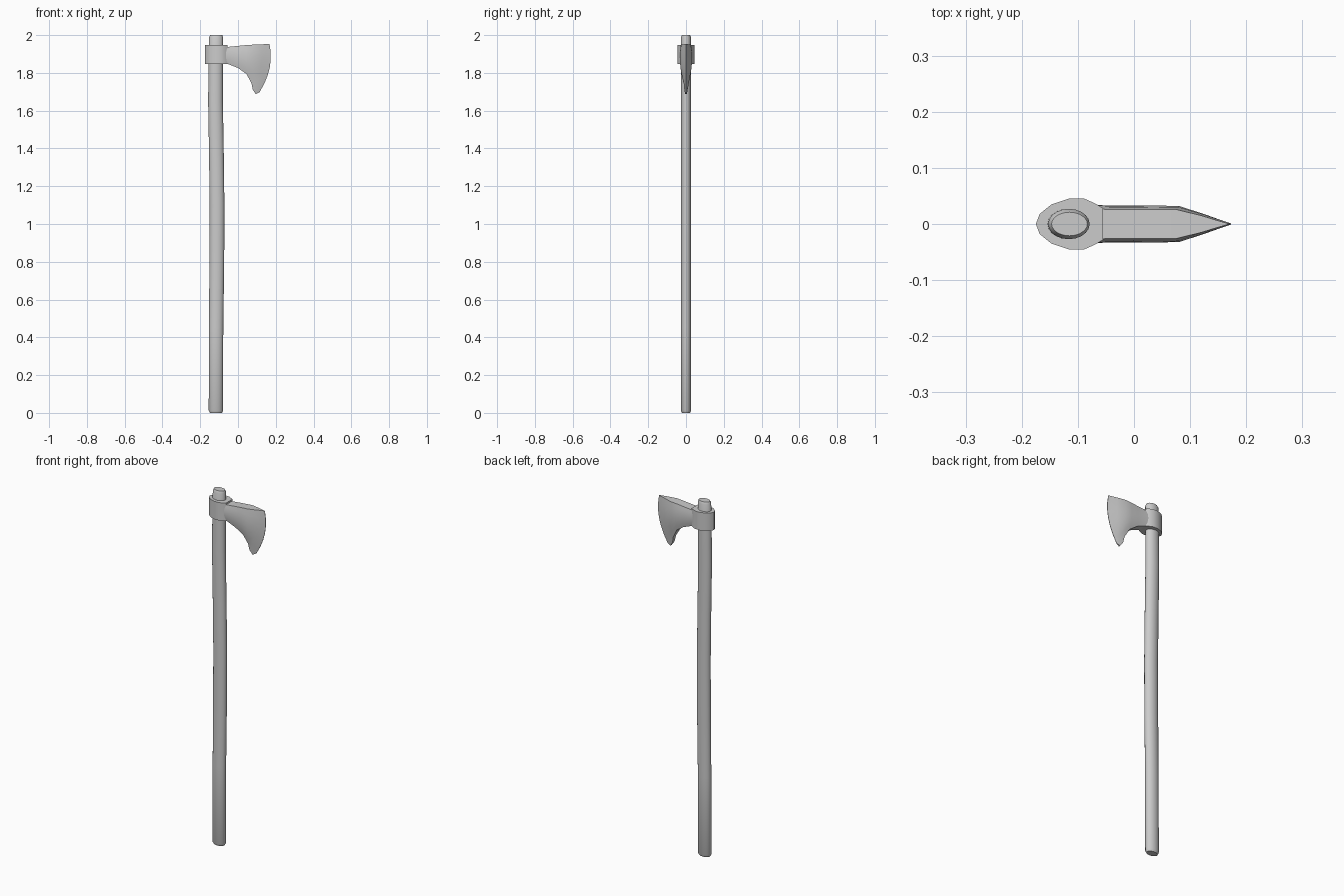
import bpy, bmesh, math

if "Cube" in bpy.data.objects:
    bpy.data.objects.remove(bpy.data.objects["Cube"])


def finish(name, bm, angle):
    bmesh.ops.recalc_face_normals(bm, faces=bm.faces)
    mesh = bpy.data.meshes.new(name)
    bm.to_mesh(mesh)
    bm.free()
    obj = bpy.data.objects.new(name, mesh)
    bpy.context.collection.objects.link(obj)
    bpy.ops.object.select_all(action='DESELECT')
    obj.select_set(True)
    bpy.context.view_layer.objects.active = obj
    bpy.ops.object.shade_smooth_by_angle(angle=math.radians(angle))
    return obj


def loft(name, rings, angle=35):
    """Skin a list of equal-length closed rings and cap both ends."""
    bm = bmesh.new()
    rows = [[bm.verts.new(p) for p in ring] for ring in rings]
    n = len(rows[0])
    for a, b in zip(rows, rows[1:]):
        for i in range(n):
            j = (i + 1) % n
            bm.faces.new((a[i], a[j], b[j], b[i]))
    bm.faces.new(rows[0])
    bm.faces.new(rows[-1])
    return finish(name, bm, angle)


def ellipse(cx, z, rx, ry, n=20):
    return [(cx + rx * math.cos(2 * math.pi * i / n),
             ry * math.sin(2 * math.pi * i / n), z) for i in range(n)]


# Slightly bowed oval wooden shaft with chamfered ends: centre x, z, rx, ry
shaft = [(-0.117, 0, 0.032, 0.021), (-0.117, 0.012, 0.038, 0.027),
         (-0.116, 0.45, 0.038, 0.027), (-0.112, 0.8, 0.039, 0.027),
         (-0.111, 1.1, 0.039, 0.027), (-0.114, 1.35, 0.039, 0.027),
         (-0.119, 1.65, 0.039, 0.027), (-0.118, 1.85, 0.038, 0.027),
         (-0.116, 1.988, 0.037, 0.027), (-0.115, 2.0, 0.032, 0.021)]
loft("shaft", [ellipse(*s) for s in shaft])

# Eye collar wrapped round the shaft, flowing into the neck of the blade
half = [(-0.168, 0.018), (-0.147, 0.035), (-0.117, 0.045), (-0.088, 0.045),
        (-0.068, 0.036), (-0.055, 0.028)]
outline = [(-0.175, 0)] + half + [(x, -y) for x, y in reversed(half)]
loft("eye_collar", [[(x, y, z) for x, y in outline] for z in (1.847, 1.948)])

# Bearded blade: top x, top z, bottom x, bottom z, forward bow,
# half thickness at top, middle and bottom
columns = [(-0.080, 1.940, -0.080, 1.852, 0.000, 0.030, 0.035, 0.030),
           (-0.050, 1.938, -0.050, 1.846, 0.000, 0.026, 0.033, 0.026),
           (0.000, 1.943, 0.000, 1.826, 0.000, 0.026, 0.033, 0.026),
           (0.040, 1.947, 0.045, 1.794, 0.000, 0.026, 0.033, 0.020),
           (0.075, 1.949, 0.071, 1.746, 0.008, 0.026, 0.031, 0.012),
           (0.120, 1.951, 0.078, 1.712, 0.022, 0.015, 0.017, 0.009),
           (0.146, 1.952, 0.094, 1.688, 0.026, 0.007, 0.008, 0.005),
           (0.167, 1.952, 0.114, 1.698, 0.027, 0.001, 0.001, 0.001)]
STEPS = 6


def section(xt, zt, xb, zb, bow, t0, t1, t2):
    side = []
    for k in range(STEPS + 1):
        s = k / STEPS
        arch = 4 * s * (1 - s)
        base = t0 + (t2 - t0) * s
        y = base + (t1 - (t0 + t2) / 2) * arch
        side.append((xt + (xb - xt) * s + bow * arch, y, zt + (zb - zt) * s))
    return side + [(x, -y, z) for x, y, z in reversed(side)]


loft("blade", [section(*c) for c in columns], 40)
